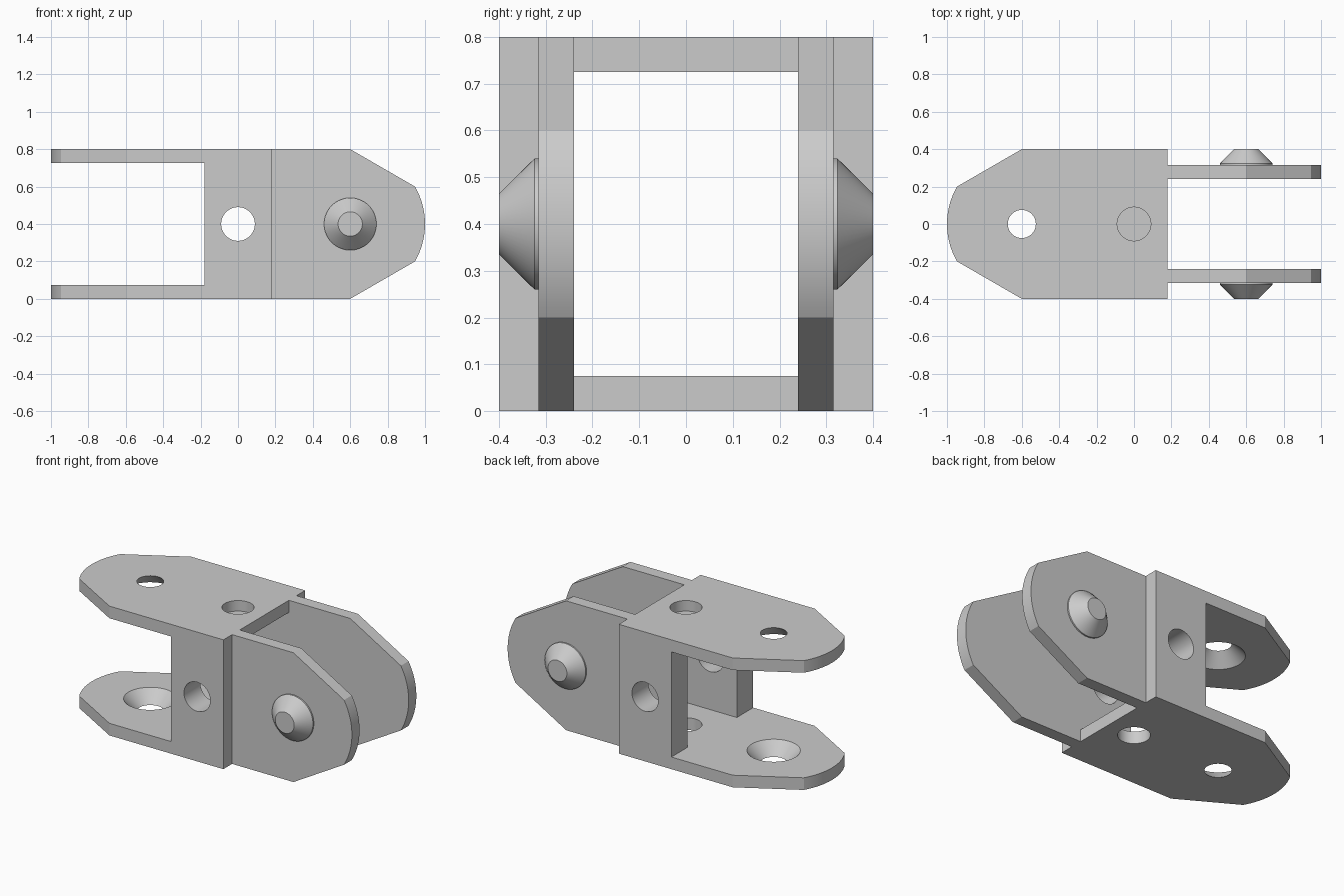
import bpy, bmesh, math
from mathutils import Matrix, Vector

if "Cube" in bpy.data.objects:
    bpy.data.objects.remove(bpy.data.objects["Cube"])

metal = bpy.data.materials.new("light grey metal")
metal.diffuse_color = (0.6, 0.6, 0.6, 1)
metal.use_nodes = True
metal.node_tree.nodes["Principled BSDF"].inputs["Base Color"].default_value = metal.diffuse_color


def finish(name, bm):
    bmesh.ops.recalc_face_normals(bm, faces=bm.faces)
    mesh = bpy.data.meshes.new(name)
    bm.to_mesh(mesh)
    bm.free()
    mesh.materials.append(metal)
    ob = bpy.data.objects.new(name, mesh)
    bpy.context.collection.objects.link(ob)
    return ob


def prism(name, profile, depth):
    """Extrude a flat profile of 3D points along a vector."""
    bm = bmesh.new()
    face = bm.faces.new([bm.verts.new(p) for p in profile])
    out = bmesh.ops.extrude_face_region(bm, geom=[face], use_keep_orig=True)
    verts = [g for g in out["geom"] if isinstance(g, bmesh.types.BMVert)]
    bmesh.ops.translate(bm, verts=verts, vec=Vector(depth))
    return finish(name, bm)


def box(name, lo, hi):
    x0, y0, z0 = lo
    x1, y1, z1 = hi
    return prism(name, [(x0, y0, z0), (x1, y0, z0), (x1, y1, z0), (x0, y1, z0)],
                 (0, 0, z1 - z0))


def lathe(name, rings, centre=(0, 0, 0), axis=(0, 0, 1), n=64):
    """Closed solid of revolution from (radius, distance along axis) rings."""
    turn = Matrix.Translation(centre) @ Vector((0, 0, 1)).rotation_difference(
        Vector(axis)).to_matrix().to_4x4()
    bm = bmesh.new()
    loops = [[bm.verts.new(turn @ Vector((r * math.cos(2 * math.pi * i / n),
                                          r * math.sin(2 * math.pi * i / n), h)))
              for i in range(n)] for r, h in rings]
    for a, b in zip(loops, loops[1:]):
        for i in range(n):
            j = (i + 1) % n
            bm.faces.new((a[i], a[j], b[j], b[i]))
    bm.faces.new(loops[0])
    bm.faces.new(loops[-1])
    return finish(name, bm)


def combine(target, tool, operation):
    mod = target.modifiers.new("combine", 'BOOLEAN')
    mod.operation, mod.solver, mod.object = operation, 'EXACT', tool
    bpy.context.view_layer.objects.active = target
    bpy.ops.object.modifier_apply(modifier=mod.name)
    bpy.data.objects.remove(tool)


def tongue(start):
    """Tapered outline with a rounded nose, pointing to +u."""
    arc = [math.radians(-30 + 60 * i / 16) for i in range(17)]
    return ([(start, 0.4), (start, -0.4), (0.6, -0.4)]
            + [(0.6 + 0.4 * math.cos(a), 0.4 * math.sin(a)) for a in arc]
            + [(0.6, 0.4)])


# Solid block for the horizontal plates, joined to one for the upright arms
body = prism("link_body", [(-u, v, 0) for u, v in tongue(-0.18)], (0, 0, 0.8))
arms = prism("arms", [(u, -0.315, v + 0.4) for u, v in tongue(0)], (0, 0.63, 0))
combine(body, arms, 'UNION')

# Gap between plates, central tunnel, gap between arms
combine(body, box("plate_gap", (-2, -1, 0.075), (-0.18, 1, 0.725)), 'DIFFERENCE')
combine(body, box("tunnel", (-0.5, -0.24, 0.075), (0.5, 0.24, 0.725)), 'DIFFERENCE')
combine(body, box("arm_gap", (0.18, -0.24, -1), (2, 0.24, 2)), 'DIFFERENCE')

# Holes through the side walls and bottom, shallow pocket in the top
combine(body, lathe("side_hole", [(0.09, -1), (0.09, 1)], (0, 0, 0.4), (0, 1, 0)),
        'DIFFERENCE')
combine(body, lathe("bottom_hole", [(0.09, -0.2), (0.09, 0.3)]), 'DIFFERENCE')
combine(body, lathe("top_pocket", [(0.09, 0.735), (0.09, 1)]), 'DIFFERENCE')

# Pivot holes that widen towards the inside of the plates
flare = [(0.065, -0.01), (0.16, 0.085)]
combine(body, lathe("lower_pivot", flare, (-0.6, 0, 0)), 'DIFFERENCE')
combine(body, lathe("upper_pivot", flare, (-0.6, 0, 0.8), (0, 0, -1)), 'DIFFERENCE')

# Conical studs on the outside of the arms
studs = [lathe(f"{side}_stud", [(0.14, 0.312), (0.14, 0.324), (0.065, 0.4)],
               (0.6, 0, 0.4), (0, s, 0)) for side, s in (("front", -1), ("back", 1))]

# Smooth the curved faces, keep the edges sharp
for ob in [body] + studs:
    bpy.ops.object.select_all(action='DESELECT')
    ob.select_set(True)
    bpy.context.view_layer.objects.active = ob
    bpy.ops.object.shade_smooth_by_angle(angle=math.radians(20))
